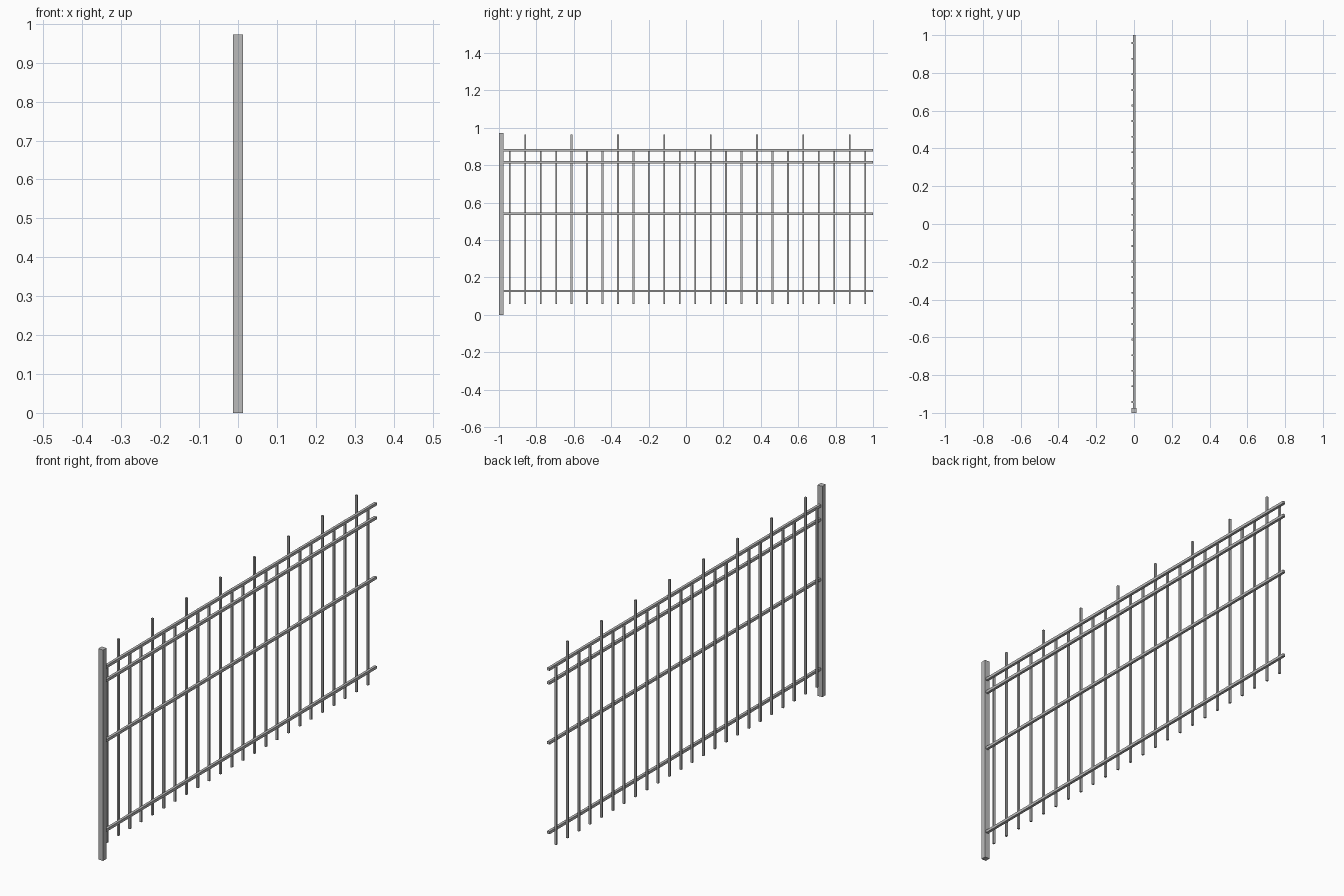
import bpy

cube = bpy.data.objects.get("Cube")
if cube:
    bpy.data.objects.remove(cube, do_unlink=True)

# Painted metal
metal = bpy.data.materials.new("grey_metal")
metal.use_nodes = True
GREY = (0.5, 0.5, 0.5, 1)
metal.diffuse_color = GREY
metal.node_tree.nodes["Principled BSDF"].inputs["Base Color"].default_value = GREY


def bar(name, low, high):
    """Square bar spanning two opposite corners."""
    bpy.ops.mesh.primitive_cube_add(size=1, location=[(a + b) / 2 for a, b in zip(low, high)])
    obj = bpy.context.object
    obj.name = name
    obj.scale = [b - a for a, b in zip(low, high)]
    bpy.ops.object.transform_apply(location=False, rotation=False, scale=True)
    obj.data.materials.append(metal)
    return obj


# End post
HALF = 0.0123
POST_END = -1 + 2 * HALF
bar("end_post", (-HALF, -1, 0), (HALF, POST_END, 0.972))

# Horizontal rails, running from the post to the open end
RAIL = 0.0062
RAIL_X = 0.0015
for i, z in enumerate((0.127, 0.54, 0.816, 0.88)):
    bar(f"rail_{i + 1}", (RAIL_X - RAIL, POST_END, z - RAIL), (RAIL_X + RAIL, 1, z + RAIL))

# Upright pickets fixed to one side of the rails, every third one tall
PICKET = 0.0046
BACK = RAIL_X - RAIL + 0.001
for i in range(24):
    y = -0.942 + i * 0.0826
    tall = i % 3 == 1
    bar("tall_picket" if tall else "short_picket",
        (BACK - 2 * PICKET, y - PICKET, 0.058),
        (BACK, y + PICKET, 0.965 if tall else 0.88))
